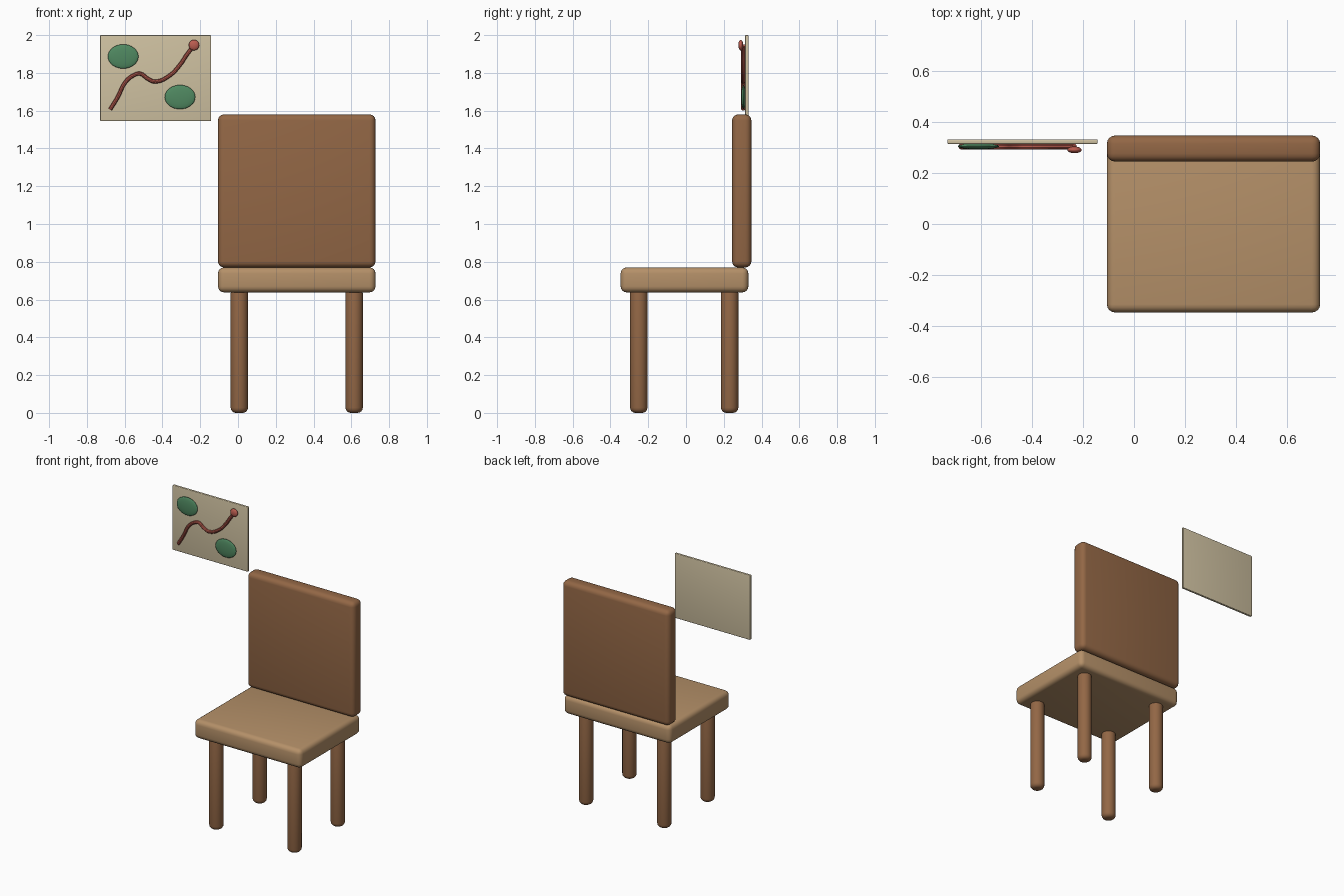
import bpy
from math import radians

cube = bpy.data.objects.get("Cube")
if cube:
    bpy.data.objects.remove(cube, do_unlink=True)


def material(name, rgb):
    m = bpy.data.materials.new(name)
    m.use_nodes = True
    m.diffuse_color = (*rgb, 1)
    m.node_tree.nodes["Principled BSDF"].inputs["Base Color"].default_value = (*rgb, 1)
    return m


dark_wood = material("dark wood", (0.29, 0.135, 0.06))
light_wood = material("light wood", (0.46, 0.28, 0.14))
parchment = material("parchment", (0.63, 0.54, 0.36))
green = material("green", (0.08, 0.25, 0.12))
red = material("red", (0.50, 0.11, 0.08))


def finish(name, mat, bevel=0, segments=4):
    ob = bpy.context.object
    ob.name = name
    ob.data.materials.append(mat)
    if bevel:
        mod = ob.modifiers.new("rounded edges", "BEVEL")
        mod.width = bevel
        mod.segments = segments
        mod.limit_method = "ANGLE"
        mod.angle_limit = radians(40)
        bpy.ops.object.modifier_apply(modifier=mod.name)
    bpy.ops.object.shade_smooth_by_angle(angle=radians(35))
    return ob


def box(name, low, high, mat, bevel):
    centre = [(a + b) / 2 for a, b in zip(low, high)]
    bpy.ops.mesh.primitive_cube_add(size=1, location=centre)
    bpy.context.object.scale = [b - a for a, b in zip(low, high)]
    bpy.ops.object.transform_apply(location=False, rotation=False, scale=True)
    return finish(name, mat, bevel)


def ellipsoid(name, centre, radii, mat):
    bpy.ops.mesh.primitive_uv_sphere_add(segments=32, ring_count=16, location=centre)
    bpy.context.object.scale = radii
    bpy.ops.object.transform_apply(location=False, rotation=False, scale=True)
    return finish(name, mat)


# Chair seat and backrest
LEFT, RIGHT = 0.728, -0.106
box("seat", (RIGHT, -0.346, 0.638), (LEFT, 0.33, 0.77), light_wood, 0.032)
box("backrest", (RIGHT, 0.244, 0.77), (LEFT, 0.346, 1.58), dark_wood, 0.032)

# Four round legs with softened ends
for side, x in (("right", 0.007), ("left", 0.615)):
    for end, y in (("front", -0.25), ("back", 0.231)):
        bpy.ops.mesh.primitive_cylinder_add(vertices=32, radius=0.046, depth=0.66,
                                            location=(x, y, 0.33))
        finish(f"{end}_{side}_leg", dark_wood, 0.028)

# Map sheet hanging behind the chair's right side
box("map_sheet", (-0.73, 0.313, 1.545), (-0.142, 0.331, 2.0), parchment, 0.005)

# Two green patches on the map
ellipsoid("upper_patch", (-0.608, 0.304, 1.887), (0.081, 0.012, 0.064), green)
ellipsoid("lower_patch", (-0.307, 0.304, 1.672), (0.081, 0.012, 0.064), green)

# Winding red route, as a round tube
route = [(-0.677, 1.606), (-0.635, 1.675), (-0.597, 1.75), (-0.555, 1.786),
         (-0.518, 1.796), (-0.478, 1.769), (-0.437, 1.754), (-0.362, 1.786),
         (-0.31, 1.839), (-0.267, 1.902), (-0.233, 1.945)]
curve = bpy.data.curves.new("route", "CURVE")
curve.dimensions = "3D"
curve.bevel_depth = 0.011
curve.bevel_resolution = 3
curve.use_fill_caps = True
curve.resolution_u = 4
spline = curve.splines.new("BEZIER")
spline.bezier_points.add(len(route) - 1)
for point, (x, z) in zip(spline.bezier_points, route):
    point.co = (x, 0.303, z)
    point.handle_left_type = point.handle_right_type = "AUTO"
ob = bpy.data.objects.new("route", curve)
bpy.context.collection.objects.link(ob)
bpy.ops.object.select_all(action="DESELECT")
ob.select_set(True)
bpy.context.view_layer.objects.active = ob
bpy.ops.object.convert(target="MESH")
finish("route", red)

# Marker at the end of the route
ellipsoid("route_marker", (-0.233, 0.29, 1.947), (0.028, 0.013, 0.028), red)
